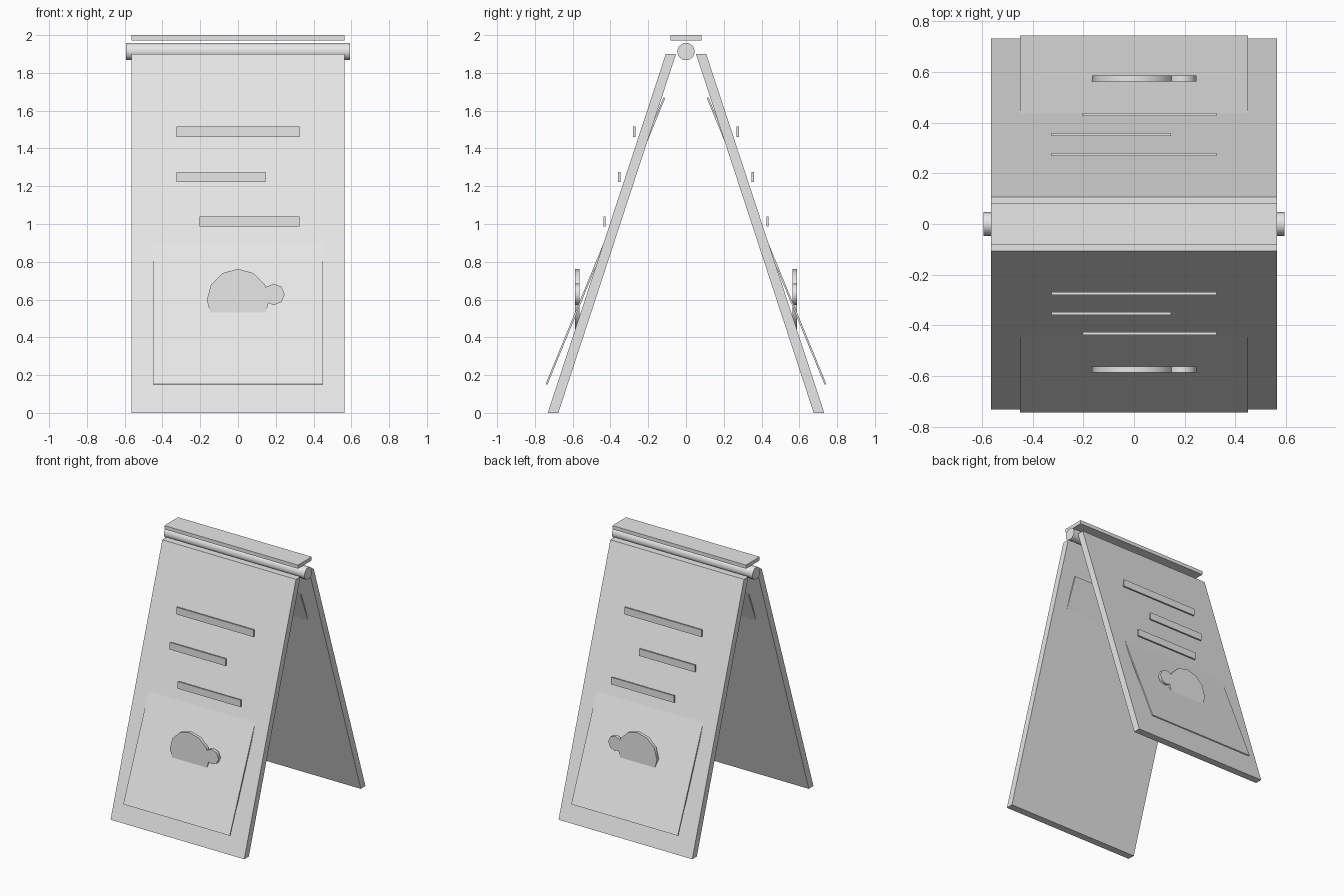
import bpy, math

if "Cube" in bpy.data.objects:
    bpy.data.objects.remove(bpy.data.objects["Cube"])

grey = bpy.data.materials.new("plain_grey")
grey.diffuse_color = (0.8, 0.8, 0.8, 1)
grey.use_nodes = True
grey.node_tree.nodes["Principled BSDF"].inputs["Base Color"].default_value = grey.diffuse_color


def extrude_profile(name, yz, half_x):
    """Side profile (y, z) swept across x."""
    n = len(yz)
    verts = [(x, y, z) for x in (-half_x, half_x) for y, z in yz]
    faces = [tuple(range(n))[::-1], tuple(range(n, 2 * n))]
    faces += [(i, (i + 1) % n, (i + 1) % n + n, i + n) for i in range(n)]
    me = bpy.data.meshes.new(name)
    me.from_pydata(verts, [], faces)
    # keep normals outward whichever way the profile winds
    area = sum(yz[i][0] * yz[(i + 1) % n][1] - yz[(i + 1) % n][0] * yz[i][1] for i in range(n))
    if area < 0:
        me.flip_normals()
    me.materials.append(grey)
    ob = bpy.data.objects.new(name, me)
    bpy.context.collection.objects.link(ob)
    return ob


def box(name, x0, x1, y0, y1, z0, z1):
    ob = extrude_profile(name, [(y0, z0), (y1, z0), (y1, z1), (y0, z1)], (x1 - x0) / 2)
    ob.location.x = (x0 + x1) / 2
    return ob


def cylinder(name, sides, radius, depth, loc, rot):
    bpy.ops.mesh.primitive_cylinder_add(vertices=sides, radius=radius, depth=depth,
                                        location=loc, rotation=rot)
    ob = bpy.context.object
    ob.name = name
    ob.data.materials.append(grey)
    bpy.ops.object.shade_smooth_by_angle(angle=math.radians(50))
    return ob


for side, s in (("front", 1), ("back", -1)):
    # leaning board with level ends
    board = [(-0.732, 0), (-0.676, 0), (-0.053, 1.9), (-0.107, 1.9)]
    extrude_profile(side + "_board", [(s * y, z) for y, z in board], 0.565)

    # thin poster sheet, leaning more than the board and passing through it
    sheet = [(-0.743, 0.153), (-0.734, 0.149), (-0.110, 1.667), (-0.119, 1.671)]
    extrude_profile(side + "_sheet", [(s * y, z) for y, z in sheet], 0.45)

    # three raised text bars
    for i, (x0, x1, y, z) in enumerate([(-0.326, 0.326, -0.274, 1.488),
                                        (-0.326, 0.146, -0.353, 1.249),
                                        (-0.204, 0.326, -0.432, 1.013)]):
        box(f"{side}_bar_{i + 1}", x0, x1, s * y - 0.006, s * y + 0.006, z - 0.027, z + 0.027)

    # round emblem with a small round lobe
    turn = (math.radians(90), 0, 0)
    cylinder(side + "_emblem", 12, 0.165, 0.024, (0, -0.575 * s, 0.597), turn)
    cylinder(side + "_emblem_lobe", 8, 0.057, 0.024, (0.19, -0.575 * s, 0.627), turn)

# hinge rod and cap plate
cylinder("hinge_rod", 10, 0.047, 1.188, (0, 0, 1.913), (0, math.radians(90), 0))
box("top_cap", -0.565, 0.565, -0.083, 0.083, 1.972, 2.0)
